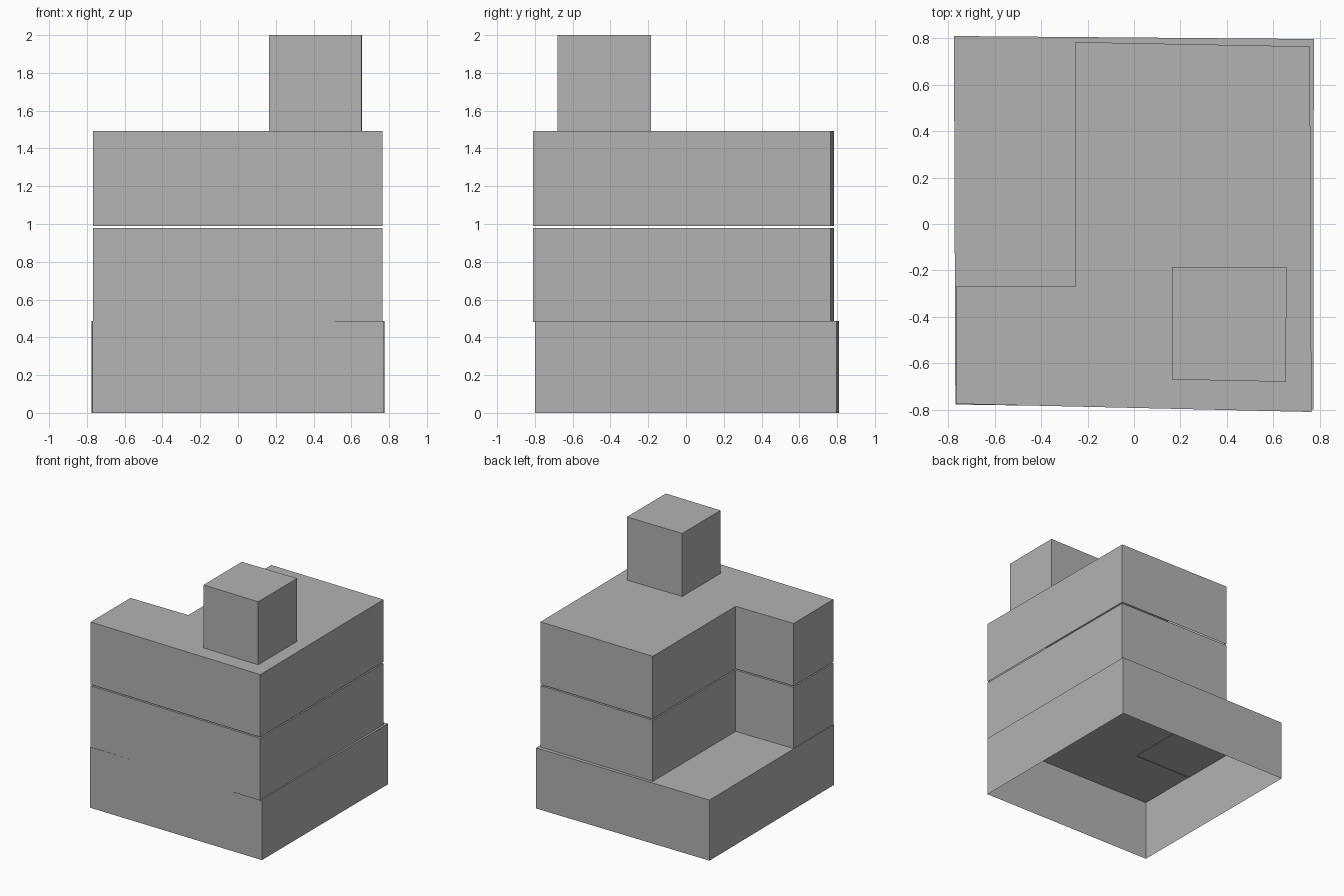
import bpy
import bmesh

cube = bpy.data.objects.get("Cube")
if cube:
    bpy.data.objects.remove(cube, do_unlink=True)

grey = bpy.data.materials.new("plain grey")
grey.use_nodes = True
grey.diffuse_color = (0.45, 0.45, 0.45, 1)
grey.node_tree.nodes["Principled BSDF"].inputs["Base Color"].default_value = (0.45, 0.45, 0.45, 1)


def open_block(name, outline, bottom, top):
    """Extrude a counter-clockwise footprint into walls and a roof, open below."""
    bm = bmesh.new()
    low = [bm.verts.new((x, y, bottom)) for x, y in outline]
    high = [bm.verts.new((x, y, top)) for x, y in outline]
    for i in range(len(outline)):
        j = (i + 1) % len(outline)
        bm.faces.new((low[i], low[j], high[j], high[i]))
    bm.faces.new(high)
    mesh = bpy.data.meshes.new(name)
    bm.to_mesh(mesh)
    bm.free()
    mesh.materials.append(grey)
    obj = bpy.data.objects.new(name, mesh)
    bpy.context.collection.objects.link(obj)
    return obj


# Slightly uneven footprints
base = [(-0.77, -0.778), (0.773, -0.80), (0.775, 0.797), (-0.776, 0.81)]
ell = [(-0.768, -0.775), (0.765, -0.81), (0.758, 0.765),
       (-0.253, 0.784), (-0.253, -0.27), (-0.768, -0.27)]
tower = [(0.163, -0.67), (0.655, -0.68), (0.657, -0.186), (0.163, -0.185)]

# Ground floor, two L-shaped storeys with a thin gap between, roof room
open_block("ground_floor", base, 0, 0.487)
open_block("middle_floor", ell, 0.48, 0.98)
open_block("upper_floor", ell, 0.99, 1.493)
open_block("roof_room", tower, 1.49, 2)
